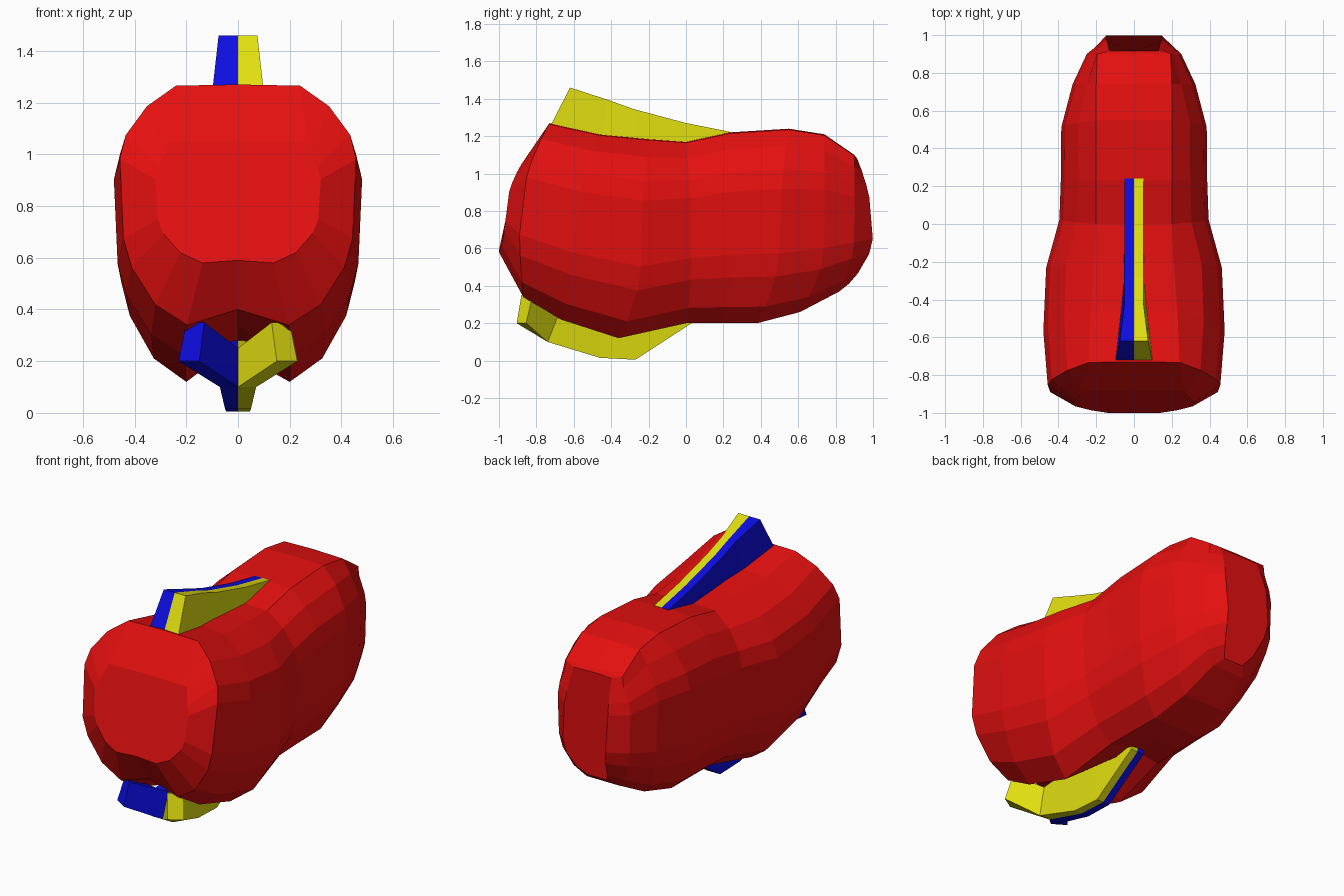
import bpy, bmesh


def material(name, rgb):
    m = bpy.data.materials.new(name)
    m.diffuse_color = (*rgb, 1)
    return m


RED = material("red", (0.78, 0.005, 0.005))
YELLOW = material("yellow", (0.76, 0.74, 0.005))
BLUE = material("blue", (0.004, 0.004, 0.76))


def loft(name, rings, mat):
    """Skin a list of closed rings and cap both ends."""
    bm = bmesh.new()
    vs = [[bm.verts.new(p) for p in r] for r in rings]
    n = len(vs[0])
    for a, b in zip(vs, vs[1:]):
        for i in range(n):
            j = (i + 1) % n
            bm.faces.new((a[i], a[j], b[j], b[i]))
    bm.faces.new(vs[0])
    bm.faces.new(vs[-1][::-1])
    bmesh.ops.recalc_face_normals(bm, faces=bm.faces)
    me = bpy.data.meshes.new(name)
    bm.to_mesh(me)
    bm.free()
    me.materials.append(mat)
    ob = bpy.data.objects.new(name, me)
    bpy.context.collection.objects.link(ob)
    return ob


# Half cross-section of the body: width fraction, height fraction
PROFILE = [(0.77, 0.91), (0.95, 0.79), (1, 0.69), (0.97, 0.36),
           (0.9, 0.24), (0.7, 0.085), (0.43, 0)]


def body_ring(yt, zt, ym, yb, zb, w, flat, groove):
    half = [(0, 1), (flat / w, 0.995)] + PROFILE
    pts = []
    for fx, t in half:
        d = (t - 0.4) / (0.6 if t > 0.4 else 0.4)
        y = ym + ((yt if t > 0.4 else yb) - ym) * d * d
        x = fx * w
        if t < 0.995 and t > 0.8:
            x = max(x, flat * 1.04)
        pts.append((x, y, zb + t * (zt - zb)))
    bottom = (0, yb, zb + groove)
    return pts + [bottom] + [(-x, y, z) for x, y, z in pts[:0:-1]]


# Body: top y, top z, middle y, bottom y, bottom z, half width, flat top, groove
STATIONS = [
    (-0.88, 1.05, -0.965, -1.00, 0.58, 0.32, 0.27, 0.01),
    (-0.73, 1.27, -0.89, -0.87, 0.34, 0.457, 0.24, 0.06),
    (-0.46, 1.21, -0.60, -0.67, 0.22, 0.48, 0.23, 0.11),
    (-0.20, 1.185, -0.24, -0.36, 0.12, 0.465, 0.21, 0.15),
    (0.00, 1.17, 0.03, 0.00, 0.20, 0.395, 0.20, 0.03),
    (0.23, 1.22, 0.25, 0.20, 0.20, 0.387, 0.20, 0),
    (0.55, 1.24, 0.50, 0.38, 0.20, 0.385, 0.20, 0),
    (0.74, 1.21, 0.74, 0.61, 0.26, 0.325, 0.20, 0),
    (0.90, 1.10, 0.90, 0.82, 0.37, 0.25, 0.195, 0),
    (0.915, 1.08, 1.00, 0.87, 0.41, 0.15, 0.13, 0),
]
loft("body", [body_ring(*s) for s in STATIONS], RED)

# Crest: y top, z top, half width top, y base, z base, half width base
CREST = [(-0.62, 1.46, 0.075, -0.72, 1.265, 0.097),
         (-0.42, 1.395, 0.05, -0.45, 1.15, 0.07),
         (-0.28, 1.345, 0.05, -0.28, 1.13, 0.055),
         (0.0, 1.27, 0.05, 0.0, 1.12, 0.05),
         (0.24, 1.222, 0.05, 0.24, 1.15, 0.05)]

# Keel: y bottom, z bottom, half width bottom, y top, z top, half width top
KEEL = [(0.03, 0.20, 0.045, 0.03, 0.27, 0.05),
        (-0.27, 0.005, 0.045, -0.27, 0.28, 0.07),
        (-0.46, 0.015, 0.05, -0.46, 0.28, 0.08),
        (-0.74, 0.10, 0.07, -0.68, 0.25, 0.09)]

# Each trim is split down the middle: yellow on the right, blue on the left
for side, s, mat in (("right", 1, YELLOW), ("left", -1, BLUE)):
    def section(y1, z1, w1, y2, z2, w2):
        return [(0, y1, z1), (s * w1, y1, z1), (s * w2, y2, z2), (0, y2, z2)]

    loft("crest_" + side, [section(*c) for c in CREST], mat)
    # Keel ends in a forked arm that flares forward and outward
    arm = [(s * 0.15, -0.905, 0.20), (s * 0.23, -0.855, 0.20),
           (s * 0.20, -0.82, 0.35), (s * 0.13, -0.88, 0.35)]
    loft("keel_" + side, [section(*k) for k in KEEL] + [arm], mat)
